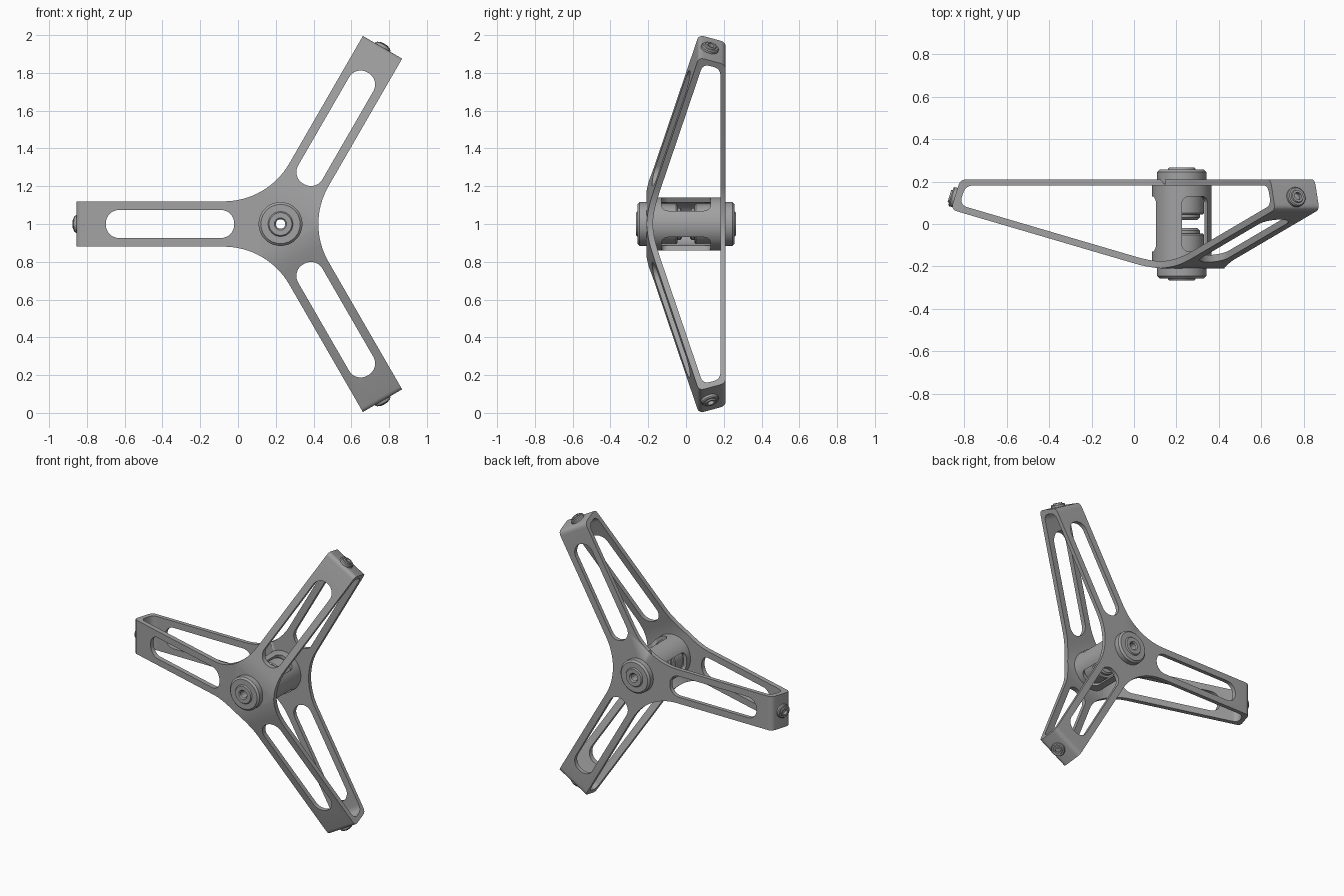
import bpy
import bmesh
from math import radians, sin, cos, pi
from mathutils import Matrix, Vector

if "Cube" in bpy.data.objects:
    bpy.data.objects.remove(bpy.data.objects["Cube"])

metal = bpy.data.materials.new("grey metal")
metal.use_nodes = True
GREY = (0.36, 0.36, 0.36, 1)
metal.diffuse_color = GREY
metal.node_tree.nodes["Principled BSDF"].inputs["Base Color"].default_value = GREY

# Hub frame: local z points to the front, arms lie in local xy
HUB = Matrix.Translation((0.225, 0, 1)) @ Matrix.Rotation(pi / 2, 4, 'X')
ARMS = [radians(a) for a in (60, 180, 300)]
HALF = 0.12


def make(name, bm, matrix):
    bmesh.ops.transform(bm, matrix=HUB @ matrix, verts=bm.verts)
    bmesh.ops.recalc_face_normals(bm, faces=bm.faces)
    mesh = bpy.data.meshes.new(name)
    bm.to_mesh(mesh)
    bm.free()
    mesh.materials.append(metal)
    obj = bpy.data.objects.new(name, mesh)
    bpy.context.collection.objects.link(obj)
    return obj


def lathe(name, profile, sides=48, closed=False, matrix=Matrix()):
    """Revolve (radius, height) points; closed makes a tube, else capped."""
    bm = bmesh.new()
    rings = [[bm.verts.new((r * cos(2 * pi * k / sides), r * sin(2 * pi * k / sides), h))
              for k in range(sides)] for r, h in profile]
    pairs = list(zip(rings, rings[1:]))
    if closed:
        pairs.append((rings[-1], rings[0]))
    else:
        bm.faces.new(rings[0])
        bm.faces.new(rings[-1])
    for a, b in pairs:
        for k in range(sides):
            j = (k + 1) % sides
            bm.faces.new((a[k], a[j], b[j], b[k]))
    return make(name, bm, matrix)


def prism(name, outline, low, high, matrix=Matrix()):
    bm = bmesh.new()
    face = bm.faces.new([bm.verts.new((x, y, low)) for x, y in outline])
    moved = bmesh.ops.extrude_face_region(bm, geom=[face])["geom"]
    bmesh.ops.translate(bm, vec=(0, 0, high - low),
                        verts=[v for v in moved if isinstance(v, bmesh.types.BMVert)])
    return make(name, bm, matrix)


def soften(points, sizes, steps=6):
    """Round the inner corners of an open path."""
    pts = [Vector(p) for p in points]
    path = [pts[0]]
    for a, b, c, d in zip(pts, pts[1:], pts[2:], sizes):
        p, q = b + (a - b).normalized() * d, b + (c - b).normalized() * d
        for i in range(steps + 1):
            t = i / steps
            path.append(p * (1 - t) ** 2 + b * 2 * t * (1 - t) + q * t * t)
    return path + [pts[-1]]


def rounded_rect(x0, x1, half, radius, steps=8):
    out = []
    for i, (x, y) in enumerate([(x1 - radius, half - radius), (x0 + radius, half - radius),
                                (x0 + radius, radius - half), (x1 - radius, radius - half)]):
        for k in range(steps + 1):
            a = (i + k / steps) * pi / 2
            out.append((x + radius * cos(a), y + radius * sin(a)))
    return out


def boolean(target, cutter, operation='DIFFERENCE'):
    mod = target.modifiers.new("cut", 'BOOLEAN')
    mod.object, mod.operation, mod.solver = cutter, operation, 'EXACT'
    bpy.context.view_layer.objects.active = target
    bpy.ops.object.modifier_apply(modifier=mod.name)
    bpy.data.objects.remove(cutter)


# Three-armed outline with filleted crotches
outline = []
FILLET = 0.4
for a in ARMS:
    for w in (-HALF, HALF):
        outline.append((1.2 * cos(a) - w * sin(a), 1.2 * sin(a) + w * cos(a)))
    mid, dist = a + pi / 3, (HALF + FILLET) / sin(pi / 3)
    for i in range(17):
        t = a + 1.5 * pi - i / 16 * pi / 3
        outline.append((dist * cos(mid) + FILLET * cos(t), dist * sin(mid) + FILLET * sin(t)))
frame = prism("spider_frame", outline, -0.4, 0.4)

# Side profile: a three-sided frustum doubles the inradius at its corners
def frustum(name, profile, sizes):
    path = soften(profile, sizes)
    return lathe(name, [(2 * r, h) for r, h in path], sides=3)

shell = frustum("outer_shell", [(0.02, 0.21), (0.14, 0.21), (1.087, -0.068), (1.043, -0.21), (0.02, -0.21)],
                (0.08, 0.03, 0.03))
core = frustum("hollow_core", [(0.02, 0.178), (0.135, 0.178), (1.047, -0.09), (1.018, -0.182), (0.02, -0.182)],
               (0.08, 0.04, 0.04))
boolean(frame, shell, 'INTERSECT')
boolean(frame, core)

# Long slots through the front and back straps
for a in ARMS:
    boolean(frame, prism("slot", rounded_rect(0.245, 0.925, 0.074, 0.07), -0.5, 0.5,
                         Matrix.Rotation(a, 4, 'Z')))
boolean(frame, lathe("bore", [(0.06, -0.5), (0.06, 0.5)]))
bevel = frame.modifiers.new("edge_bevel", 'BEVEL')
bevel.width, bevel.segments, bevel.angle_limit = 0.006, 2, radians(40)

# Hollow hub barrel with a window facing each arm
barrel = lathe("hub_barrel", [(0.14, -0.19), (0.14, 0.19), (0.115, 0.19), (0.115, -0.19)],
               sides=72, closed=True)
for a in ARMS:
    boolean(barrel, prism("window", rounded_rect(-0.13, 0.13, 0.07, 0.035), 0.02, 0.3,
                          Matrix.Rotation(a, 4, 'Z') @ Matrix.Rotation(pi / 2, 4, 'Y')))

# Bored end caps with stepped bearings reaching into the barrel
parts = [frame, barrel]
CAP = [(0.025, 0.02), (0.075, 0.02), (0.085, 0.03), (0.085, 0.045), (0.1, 0.045), (0.105, 0.052),
       (0.105, 0.14), (0.116, 0.14), (0.116, 0.245), (0.104, 0.257), (0.066, 0.257),
       (0.06, 0.266), (0.032, 0.266), (0.025, 0.258)]
for name, turn in (("front_cap", 0), ("back_cap", pi)):
    parts.append(lathe(name, CAP, closed=True, matrix=Matrix.Rotation(turn, 4, 'X')))

# Stepped screw on the tilted end face of each arm
SCREW = [(0.047, -0.01), (0.047, 0.012), (0.042, 0.018), (0.032, 0.018), (0.029, 0.025),
         (0.018, 0.025), (0.018, 0.005)]
for i, a in enumerate(ARMS):
    seat = (Matrix.Rotation(a, 4, 'Z') @ Matrix.Translation((1.07, 0, -0.125))
            @ Matrix.Rotation(pi / 2 + 0.29, 4, 'Y'))
    parts.append(lathe(f"tip_screw_{i + 1}", SCREW, sides=32, matrix=seat))

# Smooth curved surfaces, keep edges crisp
bpy.ops.object.select_all(action='DESELECT')
for obj in parts:
    obj.select_set(True)
bpy.context.view_layer.objects.active = frame
bpy.ops.object.shade_smooth_by_angle(angle=radians(35))
